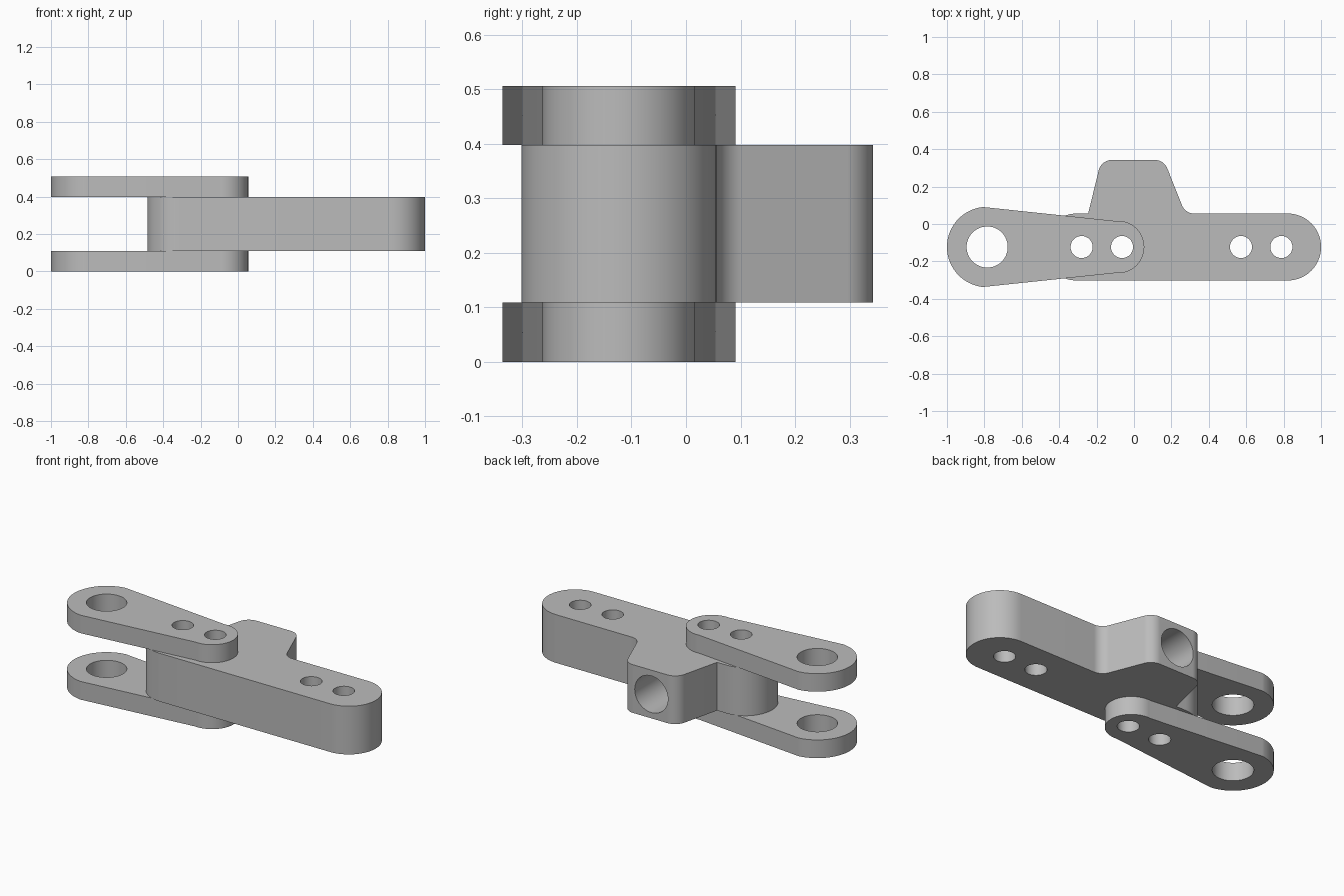
import bpy
import bmesh
from math import pi, cos, sin, acos, tan
from mathutils import Vector, Matrix

cube = bpy.data.objects.get("Cube")
if cube:
    bpy.data.objects.remove(cube)

AXIS_Y = -0.123                 # line through all the vertical holes
Z0, Z1, Z2, Z3 = 0, 0.109, 0.398, 0.506

steel = bpy.data.materials.new("plain grey")
steel.use_nodes = True
GREY = (0.5, 0.5, 0.5, 1)
steel.diffuse_color = GREY
steel.node_tree.nodes["Principled BSDF"].inputs["Base Color"].default_value = GREY


def arc(center, radius, start, end, steps):
    return [Vector((center[0] + radius * cos(start + (end - start) * i / steps),
                    center[1] + radius * sin(start + (end - start) * i / steps)))
            for i in range(steps + 1)]


def rounded(corners, steps=16):
    """Outline through (x, y, radius) corners, each rounded by its radius."""
    outline = []
    for i, (x, y, r) in enumerate(corners):
        p = Vector((x, y))
        if r == 0:
            outline.append(p)
            continue
        a = (Vector(corners[i - 1][:2]) - p).normalized()
        b = (Vector(corners[(i + 1) % len(corners)][:2]) - p).normalized()
        half = a.angle(b) / 2
        center = p + (a + b).normalized() * (r / sin(half))
        start = p + a * (r / tan(half)) - center
        sweep = start.angle_signed(p + b * (r / tan(half)) - center)
        for k in range(steps + 1):
            outline.append(center + Matrix.Rotation(-sweep * k / steps, 2) @ start)
    return outline


def prism(name, outline, bottom, top):
    bm = bmesh.new()
    face = bm.faces.new([bm.verts.new((p.x, p.y, bottom)) for p in outline])
    lifted = bmesh.ops.extrude_face_region(bm, geom=[face])["geom"]
    bmesh.ops.translate(bm, vec=(0, 0, top - bottom),
                        verts=[v for v in lifted if isinstance(v, bmesh.types.BMVert)])
    bmesh.ops.remove_doubles(bm, verts=bm.verts, dist=0.0005)
    bmesh.ops.recalc_face_normals(bm, faces=bm.faces)
    mesh = bpy.data.meshes.new(name)
    bm.to_mesh(mesh)
    bm.free()
    mesh.materials.append(steel)
    obj = bpy.data.objects.new(name, mesh)
    bpy.context.collection.objects.link(obj)
    return obj


def drill(obj, location, radius, depth, rotation=(0, 0, 0)):
    bpy.ops.mesh.primitive_cylinder_add(vertices=48, radius=radius, depth=depth,
                                        location=location, rotation=rotation)
    cutter = bpy.context.object
    cutter.hide_render = True
    cutter.data.materials.append(steel)
    mod = obj.modifiers.new("hole", 'BOOLEAN')
    mod.operation = 'DIFFERENCE'
    mod.solver = 'EXACT'
    mod.object = cutter
    bpy.context.view_layer.objects.active = obj
    bpy.ops.object.modifier_apply(modifier=mod.name)
    bpy.data.objects.remove(cutter)


def finish(obj):
    bpy.ops.object.select_all(action='DESELECT')
    obj.select_set(True)
    bpy.context.view_layer.objects.active = obj
    bpy.ops.object.shade_smooth_by_angle(angle=pi / 8)


# Central lever arm with round ends and a tapered boss at the back
front, back, end_r = -0.302, 0.056, 0.178
body = prism("lever_body", rounded([
    (-0.485, front, end_r), (1, front, end_r), (1, back, end_r),
    (0.274, back, 0.07), (0.16, 0.343, 0.075), (-0.175, 0.343, 0.075),
    (-0.245, back, 0), (-0.485, back, end_r)]), Z1, Z2)
for x in (-0.28, -0.064, 0.572, 0.788):
    drill(body, (x, AXIS_Y, 0.25), 0.059, 1)
# Blind bore into the boss
drill(body, (-0.01, 0.25, (Z1 + Z2) / 2), 0.11, 0.5, (pi / 2, 0, 0))
finish(body)

# Two tapered link plates clamping the lever
big_x, big_r, small_x, small_r = -0.785, 0.215, -0.085, 0.14
a = acos((small_r - big_r) / (small_x - big_x) * -1)
a = pi - a
link = (arc((small_x, AXIS_Y), small_r, -a, a, 40)
        + arc((big_x, AXIS_Y), big_r, a, 2 * pi - a, 40))
for name, low, high in (("lower_link_plate", Z0, Z1), ("upper_link_plate", Z2, Z3)):
    plate = prism(name, link, low, high)
    for x, r in ((big_x, 0.11), (-0.28, 0.059), (-0.064, 0.059)):
        drill(plate, (x, AXIS_Y, 0.25), r, 1)
    finish(plate)
